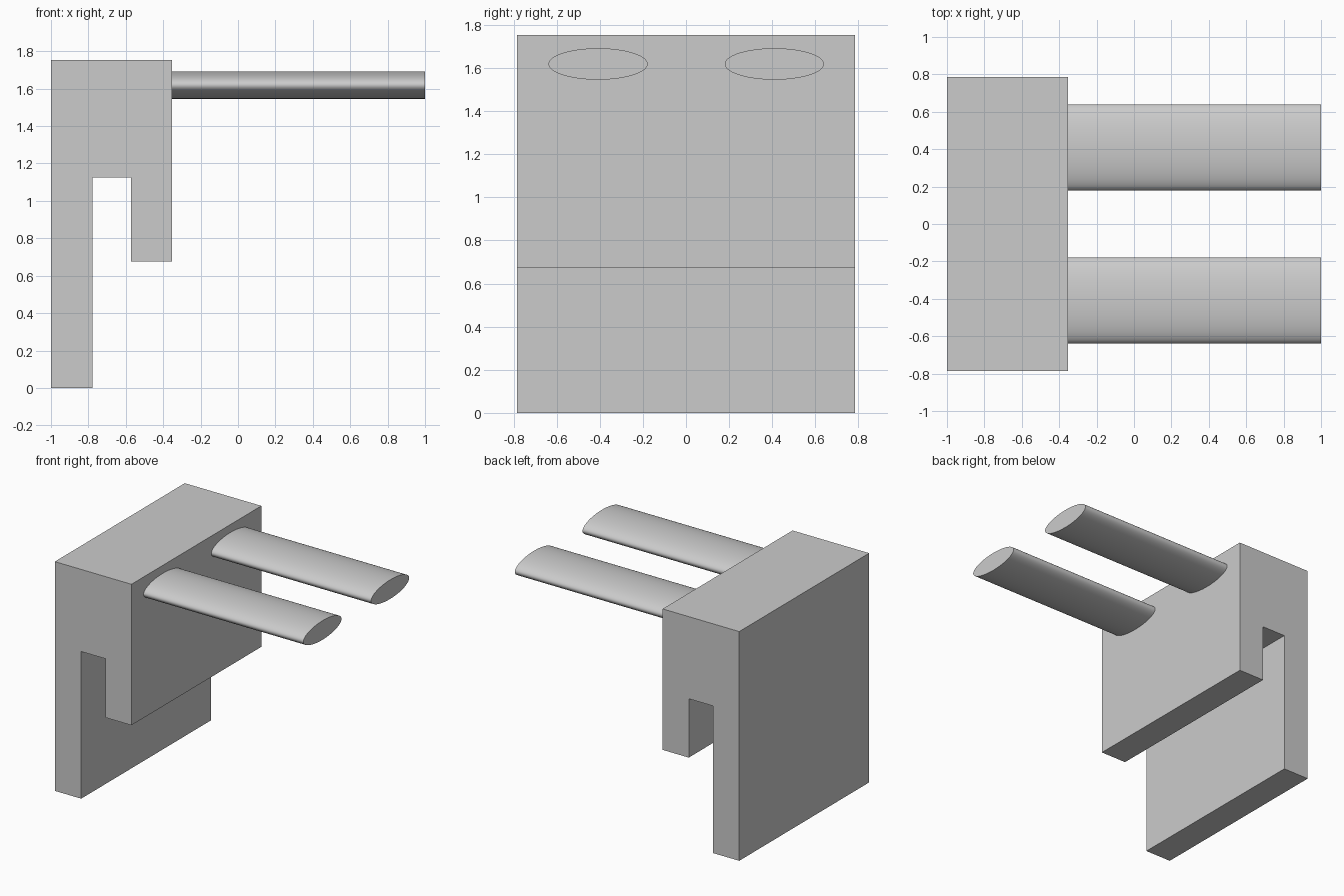
import bpy
import bmesh
import math
from mathutils import Matrix

cube = bpy.data.objects.get("Cube")
if cube:
    bpy.data.objects.remove(cube, do_unlink=True)

# Single plain grey
grey = bpy.data.materials.new("plain_grey")
grey.use_nodes = True
colour = (0.6, 0.6, 0.6, 1)
grey.diffuse_color = colour
grey.node_tree.nodes["Principled BSDF"].inputs["Base Color"].default_value = colour


def add_object(name, bm):
    bmesh.ops.recalc_face_normals(bm, faces=bm.faces)
    mesh = bpy.data.meshes.new(name)
    bm.to_mesh(mesh)
    bm.free()
    mesh.materials.append(grey)
    obj = bpy.data.objects.new(name, mesh)
    bpy.context.collection.objects.link(obj)
    return obj


# Hook bracket: a side profile extruded along y
HALF_DEPTH = 0.785
profile = [(-1, 0), (-0.777, 0), (-0.777, 1.125), (-0.573, 1.125),
           (-0.573, 0.675), (-0.352, 0.675), (-0.352, 1.753), (-1, 1.753)]
bm = bmesh.new()
face = bm.faces.new([bm.verts.new((x, -HALF_DEPTH, z)) for x, z in profile])
side = bmesh.ops.extrude_face_region(bm, geom=[face])
verts = [v for v in side["geom"] if isinstance(v, bmesh.types.BMVert)]
bmesh.ops.translate(bm, verts=verts, vec=(0, 2 * HALF_DEPTH, 0))
add_object("hook_bracket", bm)

# Two flattened oval pegs reaching out from the bracket
START, END = -0.352, 1.0
for name, y in (("front_peg", -0.408), ("back_peg", 0.41)):
    bm = bmesh.new()
    bmesh.ops.create_cone(bm, cap_ends=True, segments=96, radius1=1, radius2=1, depth=1)
    bm.transform(Matrix.Translation(((START + END) / 2, y, 1.619))
                 @ Matrix.Diagonal((END - START, 0.23, 0.073, 1))
                 @ Matrix.Rotation(math.pi / 2, 4, "Y"))
    peg = add_object(name, bm)
    bpy.ops.object.select_all(action="DESELECT")
    peg.select_set(True)
    bpy.context.view_layer.objects.active = peg
    bpy.ops.object.shade_smooth_by_angle(angle=math.radians(35))
